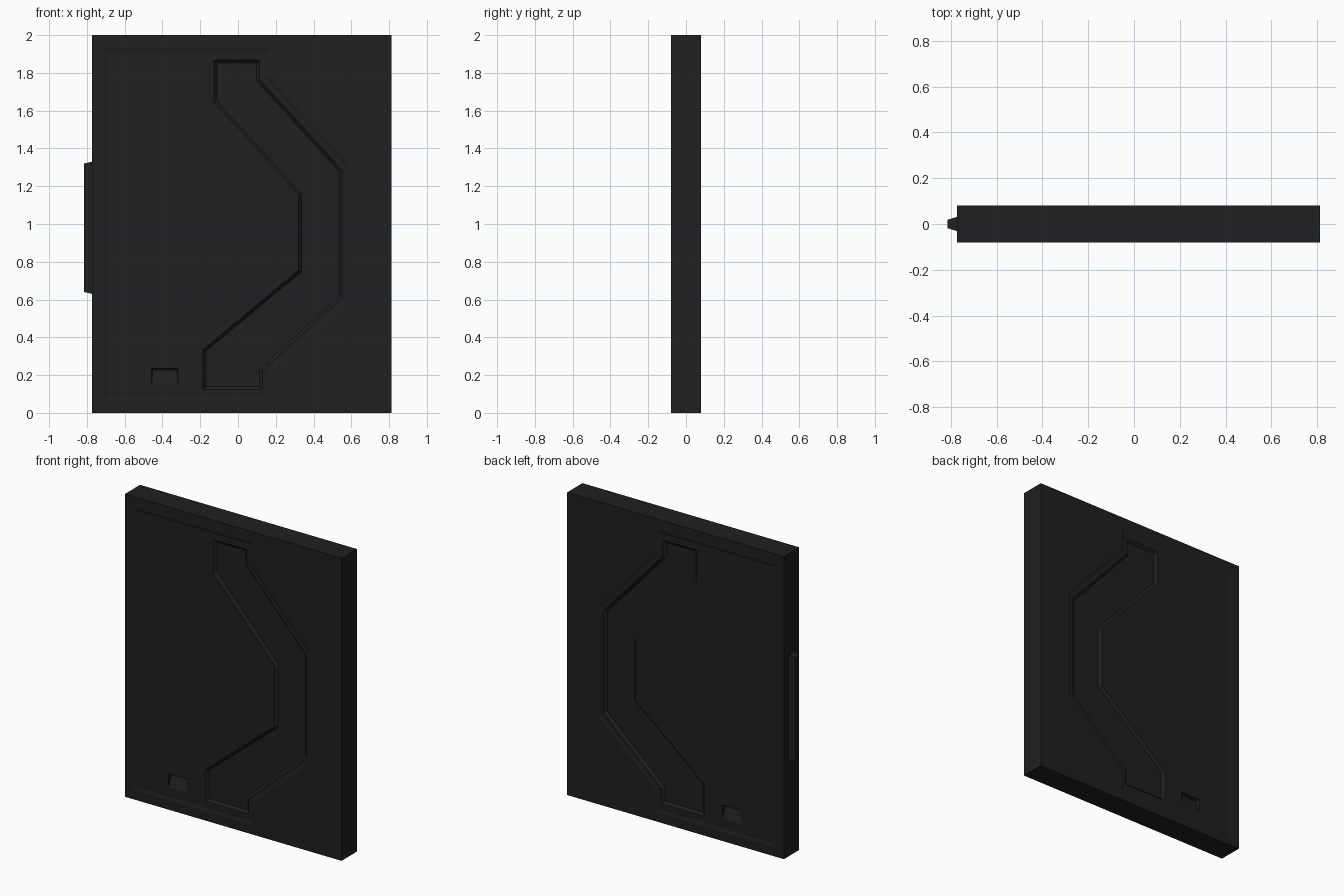
import bpy, bmesh
from mathutils import Vector

if "Cube" in bpy.data.objects:
    bpy.data.objects.remove(bpy.data.objects["Cube"])

dark = bpy.data.materials.new("dark_metal")
dark.diffuse_color = (0.014, 0.014, 0.014, 1)
dark.use_nodes = True
dark.node_tree.nodes["Principled BSDF"].inputs["Base Color"].default_value = dark.diffuse_color


def inset(pts, d):
    """Mitred inward offset of a clockwise outline in (x, z)."""
    out = []
    n = len(pts)
    for i in range(n):
        p, a, b = (Vector(pts[k % n]) for k in (i, i - 1, i + 1))
        e1, e2 = (p - a).normalized(), (b - p).normalized()
        n1, n2 = Vector((e1.y, -e1.x)), Vector((e2.y, -e2.x))
        m = n1 + n2
        out.append(p + m * (d * 2 / m.length_squared))
    return out


def loft(name, rings):
    """Closed solid through matching rings of 3D points."""
    bm = bmesh.new()
    vs = [[bm.verts.new(p) for p in r] for r in rings]
    n = len(vs[0])
    for r, s in zip(vs, vs[1:]):
        for i in range(n):
            j = (i + 1) % n
            bm.faces.new((r[i], r[j], s[j], s[i]))
    bm.faces.new(vs[0])
    bm.faces.new(vs[-1])
    bmesh.ops.recalc_face_normals(bm, faces=bm.faces)
    me = bpy.data.meshes.new(name)
    bm.to_mesh(me)
    bm.free()
    ob = bpy.data.objects.new(name, me)
    bpy.context.collection.objects.link(ob)
    return ob


def ring(pts, y):
    return [(x, y, z) for x, z in pts]


def box(x0, x1, z0, z1):
    return [(x0, z0), (x0, z1), (x1, z1), (x1, z0)]


# door slab
slab = box(-0.772, 0.813, 0, 2)
door = loft("door_leaf", [ring(slab, -0.08), ring(slab, 0.08)])
door.data.materials.append(dark)

# outlines of the shallow field, the winding channel and the finger notch
field = [(-0.715, 0.06), (-0.715, 1.93), (0.165, 1.93), (0.165, 1.78),
         (0.59, 1.32), (0.59, 0.59), (0.165, 0.21), (0.165, 0.06)]
channel = [(-0.185, 0.125), (-0.185, 0.335), (0.32, 0.755), (0.32, 1.155),
           (-0.128, 1.645), (-0.128, 1.868), (0.115, 1.868), (0.115, 1.765),
           (0.55, 1.285), (0.55, 0.61), (0.13, 0.225), (0.13, 0.125)]
notch = box(-0.457, -0.318, 0.145, 0.235)
notch_floor = box(-0.452, -0.323, 0.215, 0.23)


def cut(name, rings):
    cutter = loft(name, rings)
    cutter.hide_render = True
    cutter.hide_set(True)
    mod = door.modifiers.new(name, 'BOOLEAN')
    mod.operation = 'DIFFERENCE'
    mod.solver = 'EXACT'
    mod.object = cutter


# same recesses on both faces
for s, side in ((-1, "front"), (1, "back")):
    cut("field_cutter_" + side, [ring(field, s * 0.1), ring(field, s * 0.08),
                                 ring(inset(field, 0.022), s * 0.074)])
    cut("channel_cutter_" + side, [ring(channel, s * 0.1), ring(channel, s * 0.074),
                                   ring(inset(channel, 0.016), s * 0.058)])
    cut("notch_cutter_" + side, [ring(notch, s * 0.1), ring(notch, s * 0.074),
                                 ring(notch_floor, s * 0.05)])

# tapered edge tongue
def tongue_ring(x, y, z0, z1):
    return [(x, -y, z0), (x, y, z0), (x, y, z1), (x, -y, z1)]


tongue = loft("edge_tongue", [tongue_ring(-0.765, 0.031, 0.625, 1.335),
                              tongue_ring(-0.772, 0.031, 0.63, 1.33),
                              tongue_ring(-0.815, 0.018, 0.64, 1.32)])
tongue.data.materials.append(dark)
